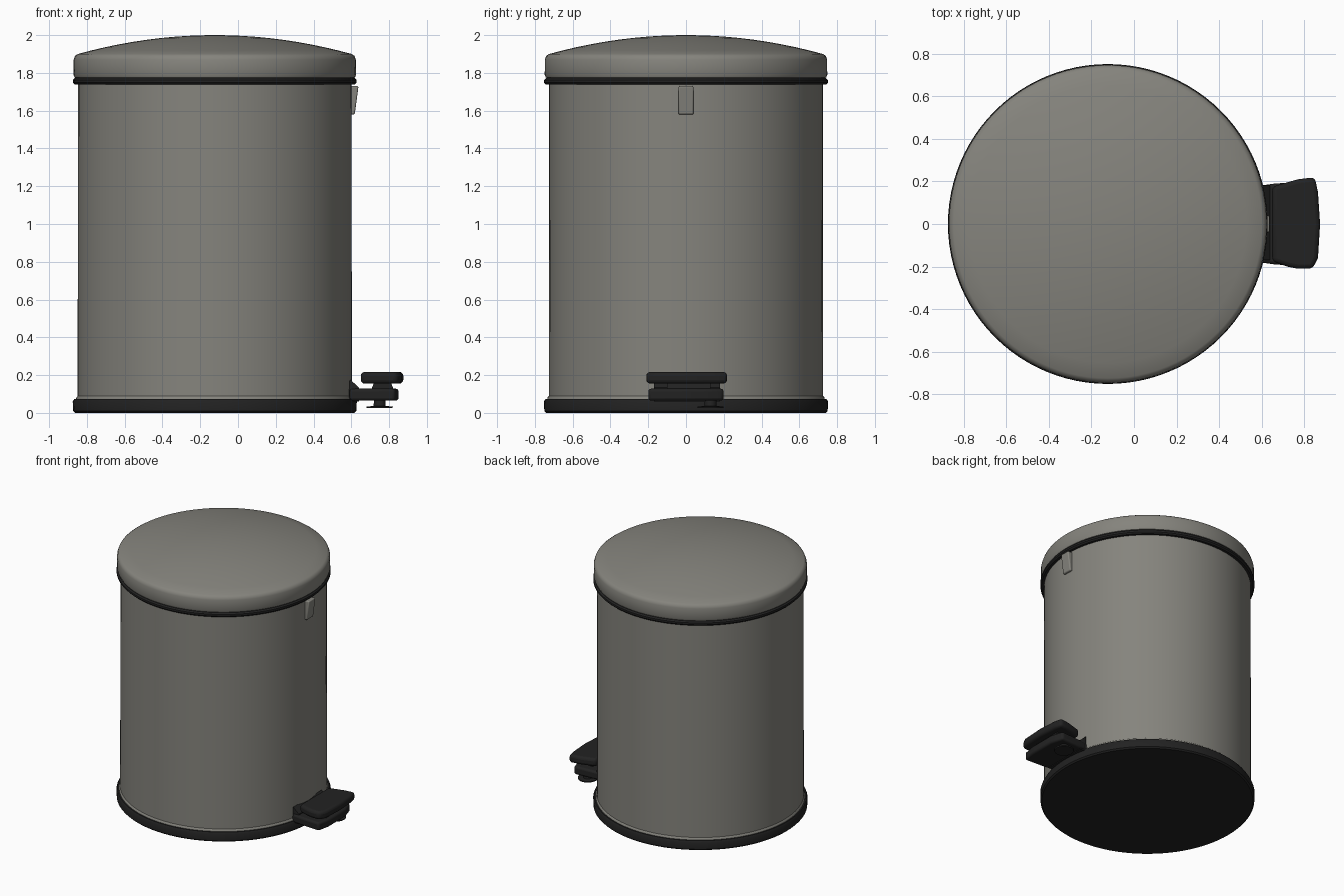
import bpy, bmesh, math

if "Cube" in bpy.data.objects:
    bpy.data.objects.remove(bpy.data.objects["Cube"])

CX = -0.123  # axis of the bin


def material(name, rgb):
    m = bpy.data.materials.new(name)
    m.diffuse_color = (*rgb, 1)
    m.use_nodes = True
    m.node_tree.nodes["Principled BSDF"].inputs["Base Color"].default_value = m.diffuse_color
    return m


STEEL = material("brushed steel", (0.235, 0.23, 0.205))
BLACK = material("black plastic", (0.016, 0.016, 0.016))


def finish(name, bm, mat, bevel=0.0):
    bmesh.ops.recalc_face_normals(bm, faces=bm.faces)
    mesh = bpy.data.meshes.new(name)
    bm.to_mesh(mesh)
    bm.free()
    ob = bpy.data.objects.new(name, mesh)
    bpy.context.collection.objects.link(ob)
    mesh.materials.append(mat)
    if bevel:
        mod = ob.modifiers.new("rounded edges", 'BEVEL')
        mod.width, mod.segments = bevel, 3
    bpy.ops.object.select_all(action='DESELECT')
    ob.select_set(True)
    bpy.context.view_layer.objects.active = ob
    bpy.ops.object.shade_smooth_by_angle(angle=math.radians(40))
    return ob


def lathe(name, profile, mat, x=CX, y=0.0, steps=96):
    """Spin (radius, height) points around a vertical axis."""
    bm = bmesh.new()
    verts = [bm.verts.new((x + r, y, z)) for r, z in profile]
    edges = [bm.edges.new(p) for p in zip(verts, verts[1:])]
    bmesh.ops.spin(bm, geom=verts + edges, cent=(x, y, 0), axis=(0, 0, 1),
                   angle=2 * math.pi, steps=steps)
    bmesh.ops.remove_doubles(bm, verts=bm.verts, dist=1e-4)
    return finish(name, bm, mat)


def prism(name, points, mat, lo, hi, upright=False, bevel=0.0):
    """Extrude an outline: (x, y) along z, or (x, z) along y when upright."""
    bm = bmesh.new()
    place = (lambda a, b, c: (a, c, b)) if upright else (lambda a, b, c: (a, b, c))
    rings = [[bm.verts.new(place(a, b, c)) for a, b in points] for c in (lo, hi)]
    bm.faces.new(rings[0])
    bm.faces.new(rings[1])
    n = len(points)
    for i in range(n):
        j = (i + 1) % n
        bm.faces.new((rings[0][i], rings[0][j], rings[1][j], rings[1][i]))
    return finish(name, bm, mat, bevel)


# Base tray, drum, seal ring and domed lid
lathe("base", [(0, 0), (0.74, 0), (0.75, 0.01), (0.752, 0.06), (0.744, 0.074),
               (0.725, 0.074)], BLACK)
lathe("drum", [(0.735, 0.07), (0.733, 0.082), (0.726, 0.09), (0.724, 1.75)], STEEL)
lathe("seal_ring", [(0.715, 1.738), (0.742, 1.738), (0.751, 1.748), (0.751, 1.762),
                    (0.742, 1.772), (0.715, 1.772)], BLACK)
dome = [(0.725 * k / 10, 2.0 - 0.1 * (k / 10) ** 2) for k in range(10, -1, -1)]
lathe("lid", [(0.72, 1.768), (0.742, 1.775), (0.748, 1.79), (0.747, 1.87),
              (0.74, 1.89)] + dome, STEEL)

# Catch under the lid
prism("catch", [(0.58, 1.73), (0.638, 1.73), (0.618, 1.58), (0.59, 1.58)], STEEL,
      -0.04, 0.04, upright=True, bevel=0.008)

# Pedal: flared pad, neck, arm plate and mounting bracket
prism("pedal_pad", [(0.65, -0.175), (0.72, -0.2), (0.77, -0.21), (0.84, -0.21),
                    (0.865, -0.16), (0.875, 0), (0.865, 0.15), (0.85, 0.22),
                    (0.77, 0.21), (0.7, 0.19), (0.65, 0.175)],
      BLACK, 0.155, 0.217, bevel=0.02)
prism("pedal_neck", [(0.72, 0.16), (0.70, 0.11), (0.83, 0.11), (0.81, 0.16)],
      BLACK, -0.1, 0.13, upright=True)
prism("pedal_arm", [(0.59, -0.18), (0.66, -0.19), (0.83, -0.2), (0.85, -0.1),
                    (0.85, 0.1), (0.82, 0.2), (0.66, 0.19), (0.59, 0.18)],
      BLACK, 0.065, 0.128, bevel=0.015)
prism("pedal_bracket", [(0.585, 0.06), (0.64, 0.06), (0.64, 0.135), (0.592, 0.178)],
      BLACK, -0.17, 0.18, upright=True)

# Small foot under the pedal
lathe("pedal_foot", [(0, 0.025), (0.068, 0.025), (0.07, 0.034), (0.032, 0.036),
                     (0.03, 0.075), (0, 0.075)], BLACK, x=0.75, y=0.13, steps=24)
